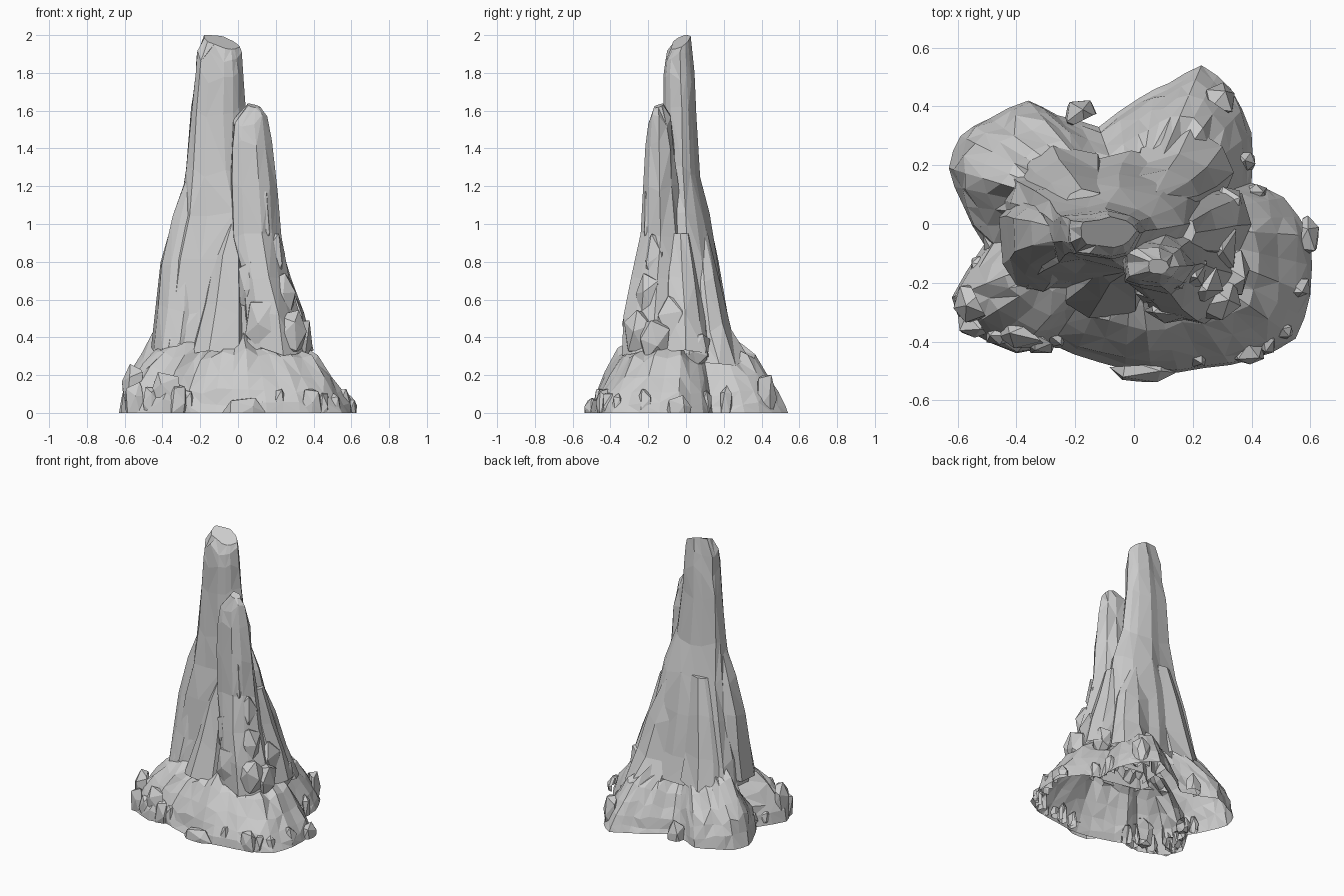
import bpy, bmesh, math, random
from mathutils import Vector, Euler

if "Cube" in bpy.data.objects:
    bpy.data.objects.remove(bpy.data.objects["Cube"])

rng = random.Random(7)


def finish(name, bm):
    bmesh.ops.recalc_face_normals(bm, faces=bm.faces[:])
    mesh = bpy.data.meshes.new(name)
    bm.to_mesh(mesh)
    bm.free()
    obj = bpy.data.objects.new(name, mesh)
    bpy.context.collection.objects.link(obj)
    return obj


def skin(name, rings, cap=True):
    """Bridge equal rings with randomly split triangles; bottom stays open."""
    bm = bmesh.new()
    rows = [[bm.verts.new(p) for p in ring] for ring in rings]
    n = len(rows[0])
    for low, up in zip(rows, rows[1:]):
        for i in range(n):
            a, b, c, d = low[i], low[(i + 1) % n], up[(i + 1) % n], up[i]
            tris = ((a, b, c), (a, c, d)) if rng.random() < .5 else ((a, b, d), (b, c, d))
            for t in tris:
                bm.faces.new(t)
    if cap:
        bm.faces.new(rows[-1])
    return finish(name, bm)


def spire(name, sections, sides=13, groove=.12, rough=.05, tilt=0):
    """Grooved column; each section is z, x0, x1, y0, y1. Tilt slants the top."""
    ridge = [1 + rng.uniform(-groove, groove) for _ in range(sides)]
    turn = [rng.uniform(-.12, .12) for _ in range(sides)]
    rings = []
    for k, (z, x0, x1, y0, y1) in enumerate(sections):
        pts = []
        for i in range(sides):
            a = 2 * math.pi * i / sides + turn[i]
            r = ridge[i] + rng.uniform(-rough, rough)
            c, s = math.cos(a), math.sin(a)
            pts.append((r * math.copysign(abs(c) ** .8, c), r * math.copysign(abs(s) ** .8, s)))
        lo = [min(p[j] for p in pts) for j in (0, 1)]
        hi = [max(p[j] for p in pts) for j in (0, 1)]
        top = k == len(sections) - 1
        ring = []
        for p in pts:
            u = (p[0] - lo[0]) / (hi[0] - lo[0])
            v = (p[1] - lo[1]) / (hi[1] - lo[1])
            dz = tilt * (v - u) if top else rng.uniform(-.035, .035)
            ring.append((x0 + (x1 - x0) * u, y0 + (y1 - y0) * v, min(2, z + dz)))
        rings.append(ring)
    return skin(name, rings)


def rock(name, x, y, z, sx, sy, sz):
    """Blocky boulder, trimmed at the ground and on its hidden inner side."""
    bm = bmesh.new()
    bmesh.ops.create_icosphere(bm, subdivisions=1, radius=1)
    spin = Euler([rng.uniform(0, 3) for _ in range(3)]).to_matrix()
    for v in bm.verts:
        d = spin @ v.co * rng.uniform(.88, 1.06)
        d = [math.copysign(abs(c) ** .75, c) for c in d]
        v.co = Vector((x + d[0] * sx, y + d[1] * sy, z + d[2] * sz))
    out = Vector((x, y, 0)).normalized()
    for co, no in (((0, 0, 0), (0, 0, -1)), (Vector((x, y, z)) - out * min(sx, sy) * .3, -out)):
        bmesh.ops.bisect_plane(bm, geom=bm.verts[:] + bm.edges[:] + bm.faces[:],
                               plane_co=co, plane_no=no, clear_outer=True)
    return finish(name, bm)


# Lobed base skirt: ground outline x, y and shoulder height
outline = [(-.63, .19, .42), (-.59, .30, .38), (-.49, .36, .34), (-.36, .42, .31), (-.26, .37, .29),
           (-.12, .33, .24), (.02, .43, .27), (.12, .48, .29), (.23, .54, .30), (.33, .46, .30),
           (.40, .31, .29), (.40, .14, .26), (.51, .09, .27), (.60, -.04, .30), (.60, -.24, .30),
           (.55, -.39, .30), (.41, -.46, .31), (.24, -.49, .32), (.06, -.51, .33), (-.12, -.47, .32),
           (-.28, -.41, .29), (-.40, -.44, .31), (-.57, -.36, .33), (-.62, -.25, .34),
           (-.51, -.07, .27), (-.58, .06, .36)]
fine = []
for p, q in zip(outline, outline[1:] + outline[:1]):
    fine += [p, tuple((a + b) / 2 * k for a, b, k in zip(p, q, (1.01, 1.01, .95)))]
skirt = []
for scale, rise in ((1, 0), (.97, .25), (.92, .48), (.83, .74), (.70, 1), (.55, 1.17), (.42, 1.34)):
    ring = []
    for x, y, h in fine:
        w = 0 if rise == 0 else .022
        s = scale + rng.uniform(-w, w)
        soft = 1.35 if x > -.4 and rise < 1 else 1
        ring.append((x * s, y * s, h * (rise ** soft + (rng.uniform(-w, w) * 2))))
    skirt.append(ring)
skin("base_skirt", skirt, cap=False)

# Tall main spire with a slanted top
spire("main_spire", [
    (.32, -.44, .36, -.27, .25), (.50, -.42, .30, -.24, .21), (.80, -.36, .22, -.19, .17),
    (1.03, -.31, .17, -.16, .125), (1.28, -.275, .08, -.13, .075), (1.60, -.25, .04, -.12, .055),
    (1.78, -.225, .03, -.12, .045), (1.89, -.22, .02, -.11, .035), (1.965, -.18, .01, -.08, .025)],
    sides=13, groove=.1, rough=.04, tilt=.06)

# Shorter front spire
spire("front_spire", [
    (.32, .05, .37, -.34, 0), (.50, .03, .33, -.33, 0), (.70, .01, .27, -.29, 0),
    (.95, -.03, .23, -.24, -.02), (1.2, -.04, .21, -.225, -.04), (1.42, -.03, .18, -.215, -.06),
    (1.55, -.025, .155, -.20, -.08), (1.625, .05, .12, -.17, -.12)], sides=10, rough=.08, tilt=.015)

# Leaning side slabs and rear ribs
spire("left_slab", [(.34, -.46, -.22, -.23, .12), (.55, -.435, -.2, -.2, .12), (.80, -.41, -.19, -.15, .09),
                    (1.03, -.35, -.18, -.12, .06), (1.27, -.265, -.2, -.08, .01)], sides=9)
spire("rear_left_rib", [(.33, -.44, -.08, -.05, .27), (.50, -.40, -.08, 0, .22), (.80, -.33, -.07, 0, .17),
                        (1.05, -.24, -.1, .03, .12)], sides=8)
spire("rear_right_rib", [(.28, .0, .34, 0, .33), (.45, -.02, .28, 0, .24), (.70, -.03, .22, 0, .185),
                         (.97, .03, .11, .04, .11)], sides=8)
spire("recess_column", [(.32, -.26, .06, -.32, -.1), (.55, -.19, .04, -.26, -.08), (.85, -.13, .03, -.2, -.06),
                        (1.0, -.05, .0, -.17, -.1)], sides=7)
spire("right_rib", [(.3, .12, .40, -.16, .13), (.5, .12, .35, -.13, .1), (.7, .1, .28, -.12, .07),
                    (.95, .1, .21, -.09, .02)], sides=8)

# Stacked boulders around the front spire
boulders = [(.13, -.27, .47, .10, .07, .15), (.27, -.25, .42, .10, .08, .13), (.32, -.17, .39, .08, .09, .12),
            (.22, -.20, .60, .09, .07, .15), (.29, -.06, .46, .07, .11, .16), (.18, -.16, .80, .07, .07, .17),
            (.07, -.225, .68, .07, .05, .15), (.32, .06, .34, .06, .07, .10), (.12, -.19, 1.02, .06, .045, .2)]
for i, b in enumerate(boulders):
    rock(f"boulder_{i + 1}", *b)

# Irregular stones half buried along the lower rim
for i in range(30):
    x, y, h = fine[(20 + i) % len(fine)]
    if rng.random() < .35:
        continue
    k = rng.uniform(.88, .95)
    rock(f"rim_stone_{i + 1}", x * k, y * k, rng.uniform(.01, .06), rng.uniform(.03, .07),
         rng.uniform(.03, .05), rng.uniform(.05, .12))

# Larger outlying stones
for i, b in enumerate([(.585, -.04, .0, .05, .07, .10), (.03, -.495, .0, .12, .05, .09),
                       (-.18, .37, .0, .06, .06, .14), (-.55, -.27, .12, .07, .07, .15),
                       (-.37, -.37, .10, .10, .06, .12), (.29, .42, .09, .06, .06, .13)]):
    rock(f"outlying_stone_{i + 1}", *b)
